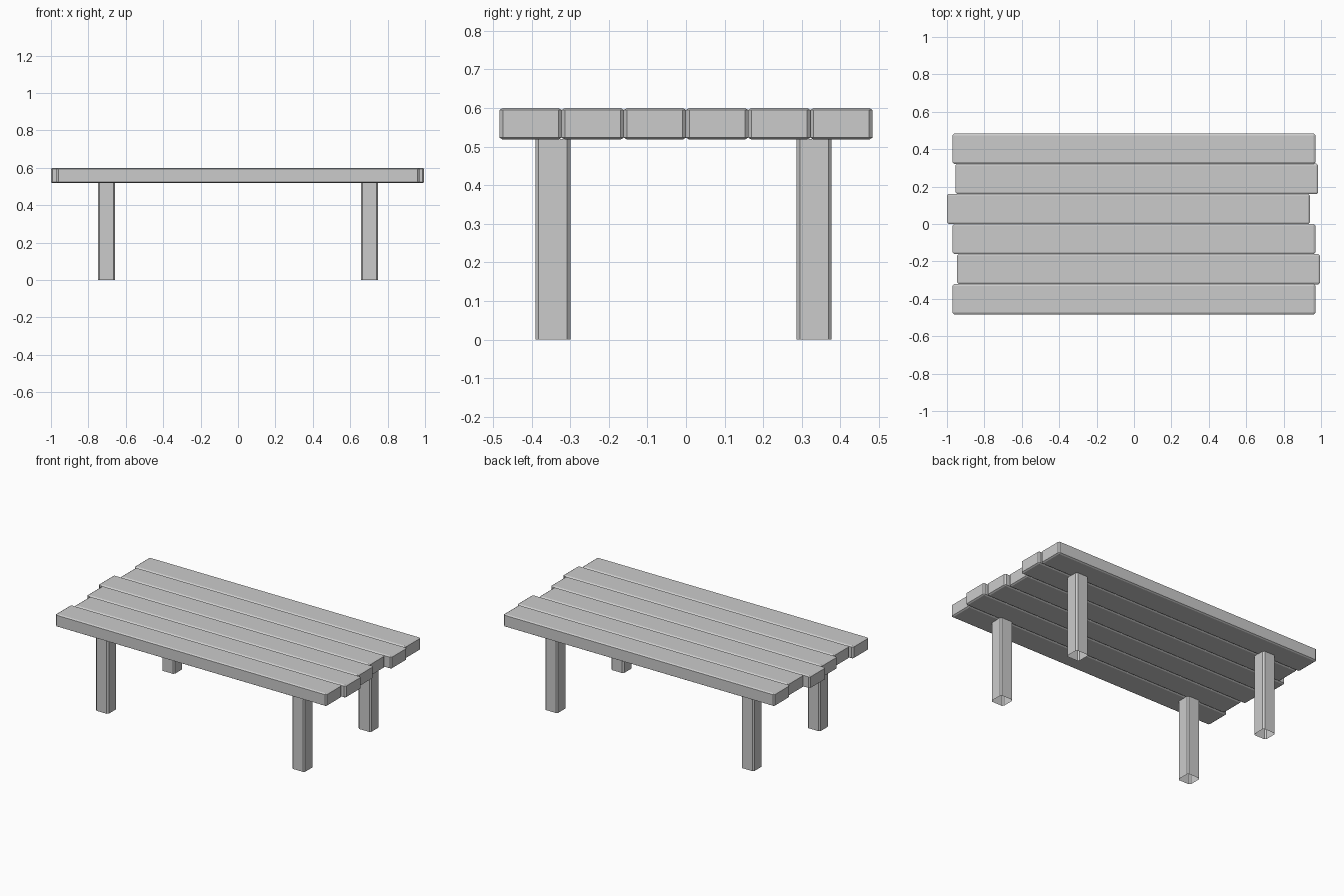
import bpy, bmesh
from mathutils import Matrix

if "Cube" in bpy.data.objects:
    bpy.data.objects.remove(bpy.data.objects["Cube"])


def finish(bm, name, loc):
    mesh = bpy.data.meshes.new(name)
    bm.to_mesh(mesh)
    bm.free()
    obj = bpy.data.objects.new(name, mesh)
    obj.location = loc
    bpy.context.collection.objects.link(obj)
    return obj


def box(size):
    bm = bmesh.new()
    bmesh.ops.create_cube(bm, size=1, matrix=Matrix.Diagonal((*size, 1)))
    return bm


def plank(name, loc, size, chamfer, flat):
    # chamfered on every edge, with the chamfer flattened in z
    bm = box((size[0], size[1], size[2] / flat))
    bmesh.ops.bevel(bm, geom=bm.edges[:], offset=chamfer, segments=1,
                    affect='EDGES', profile=0.5)
    bmesh.ops.scale(bm, vec=(1, 1, flat), verts=bm.verts)
    return finish(bm, name, loc)


def leg(name, loc, size, chamfer):
    # chamfered square tube, open at both ends
    bm = box(size)
    upright = [e for e in bm.edges
               if abs(e.verts[0].co.z - e.verts[1].co.z) > 0.1]
    bmesh.ops.bevel(bm, geom=upright, offset=chamfer, segments=1,
                    affect='EDGES', profile=0.5)
    bm.normal_update()
    ends = [f for f in bm.faces if abs(f.normal.z) > 0.9]
    bmesh.ops.delete(bm, geom=ends, context='FACES_ONLY')
    return finish(bm, name, loc)


# Table top: six planks, some slid lengthways
shifts = [0, 0.025, 0, -0.03, 0.015, 0]
for i, dx in enumerate(shifts):
    plank(f"top_plank_{i + 1}", (dx, -0.4025 + 0.161 * i, 0.559),
          (1.94, 0.162, 0.082), 0.009, 0.6)

# Four legs
for x, side in ((-0.703, "left"), (0.703, "right")):
    for y, end in ((-0.345, "front"), (0.332, "back")):
        leg(f"{end}_{side}_leg", (x, y, 0.26), (0.091, 0.091, 0.52), 0.009)
